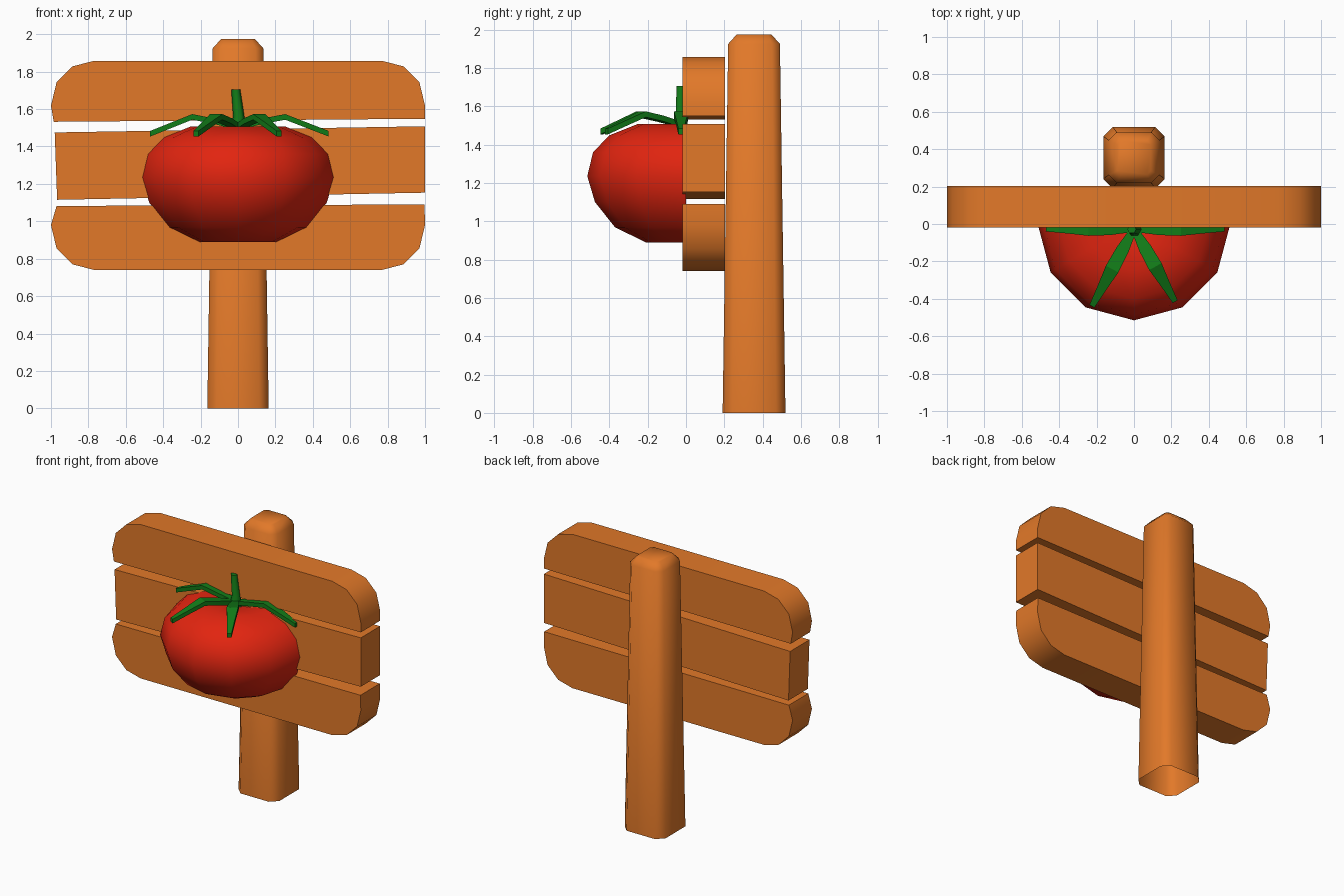
import bpy, bmesh, math
from mathutils import Vector

if "Cube" in bpy.data.objects:
    bpy.data.objects.remove(bpy.data.objects["Cube"])


def material(name, rgb):
    m = bpy.data.materials.new(name)
    m.diffuse_color = (*rgb, 1)
    m.use_nodes = True
    m.node_tree.nodes["Principled BSDF"].inputs["Base Color"].default_value = m.diffuse_color
    return m


WOOD = material("orange wood", (0.76, 0.19, 0.022))
RED = material("tomato red", (0.76, 0.018, 0.005))
GREEN = material("leaf green", (0.006, 0.20, 0.009))


def finish(bm, name, mat, angle):
    bmesh.ops.recalc_face_normals(bm, faces=bm.faces)
    mesh = bpy.data.meshes.new(name)
    bm.to_mesh(mesh)
    bm.free()
    mesh.materials.append(mat)
    ob = bpy.data.objects.new(name, mesh)
    bpy.context.collection.objects.link(ob)
    bpy.ops.object.select_all(action='DESELECT')
    ob.select_set(True)
    bpy.context.view_layer.objects.active = ob
    bpy.ops.object.shade_smooth_by_angle(angle=math.radians(angle))
    return ob


def loft(bm, rings, start=True, end=True):
    """Skin closed rings of points, with optional end caps."""
    vs = [[bm.verts.new(p) for p in r] for r in rings]
    n = len(vs[0])
    for a, b in zip(vs, vs[1:]):
        for i in range(n):
            j = (i + 1) % n
            bm.faces.new((a[i], a[j], b[j], b[i]))
    if start:
        bm.faces.new(vs[0][::-1])
    if end:
        bm.faces.new(vs[-1])


# Planks: front outlines given depth
def plank(name, outline):
    bm = bmesh.new()
    loft(bm, [[(x, y, z) for x, z in outline] for y in (-0.018, 0.204)])
    finish(bm, name, WOOD, 45)


CORNER = [(1.0, 0.24), (0.97, 0.115), (0.885, 0.03), (0.77, 0.0)]


def rounded(z, sign):
    right = [(x, z + sign * d) for x, d in CORNER]
    return right + [(-x, h) for x, h in reversed(right)]


plank("top_plank", rounded(1.858, -1) + [(-0.985, 1.532), (1.0, 1.548)])
plank("middle_plank", [(-0.98, 1.475), (1.0, 1.508), (1.0, 1.153), (-0.967, 1.115)])
plank("bottom_plank", rounded(0.74, 1) + [(-0.97, 1.082), (0.997, 1.09)])


# Post: tapered, chamfered square, open underneath
def octagon(h, c, z):
    k = h - c
    pts = [(h, -k), (h, k), (k, h), (-k, h), (-h, k), (-h, -k), (-k, -h), (k, -h)]
    return [(x, y + 0.355, z) for x, y in pts]


bm = bmesh.new()
loft(bm, [octagon(0.164, 0.05, 0), octagon(0.135, 0.042, 1.925),
          octagon(0.09, 0.02, 1.975)], start=False)
finish(bm, "post", WOOD, 60)

# Tomato: half of a twelve-sided turned profile with a dimple on top
PROFILE = [(0.0, 1.475), (0.1, 1.49), (0.25, 1.508), (0.40, 1.448), (0.485, 1.36),
           (0.515, 1.235), (0.475, 1.10), (0.37, 0.968), (0.21, 0.89), (0.0, 0.89)]
bm = bmesh.new()
verts = [bm.verts.new((-r, 0, z)) for r, z in PROFILE]
edges = [bm.edges.new(p) for p in zip(verts, verts[1:])]
bmesh.ops.spin(bm, geom=verts + edges, cent=(0, 0, 0), axis=(0, 0, 1),
               angle=math.pi, steps=6)
bmesh.ops.remove_doubles(bm, verts=bm.verts, dist=0.001)
bmesh.ops.recalc_face_normals(bm, faces=bm.faces)
if sum(f.normal.dot(f.calc_center_median() - Vector((0, 0, 1.2))) for f in bm.faces) < 0:
    bmesh.ops.reverse_faces(bm, faces=bm.faces)
finish(bm, "tomato", RED, 60)

# Leaves: arched four-sided strips; steps are (fraction, height, half width)
STEPS = [(0.02, 1.505, 0.018), (0.27, 1.535, 0.034), (0.52, 1.558, 0.038),
         (0.75, 1.515, 0.026), (1.0, 1.468, 0.015)]


def leaf(name, tip):
    base = Vector((0, -0.025))
    tip = Vector(tip)
    d = (tip - base).normalized()
    side = Vector((-d.y, d.x))
    rings = []
    for f, z, w in STEPS:
        c = base.lerp(tip, f)
        rings.append([(*(c + side * s * w), z + t * 0.015)
                      for s, t in ((-1, -1), (1, -1), (1, 1), (-1, 1))])
    bm = bmesh.new()
    loft(bm, rings)
    finish(bm, name, GREEN, 30)


leaf("left_leaf", (-0.47, -0.025))
leaf("right_leaf", (0.485, -0.025))
leaf("front_left_leaf", (-0.225, -0.44))
leaf("front_right_leaf", (0.22, -0.415))

# Stem: leaning six-sided taper
bm = bmesh.new()
loft(bm, [[(x + r * math.cos(i * math.pi / 3), -0.028 + r * math.sin(i * math.pi / 3), z)
           for i in range(6)]
          for x, r, z in ((0.0, 0.05, 1.475), (0.004, 0.03, 1.56), (-0.012, 0.024, 1.705))])
finish(bm, "stem", GREEN, 65)
